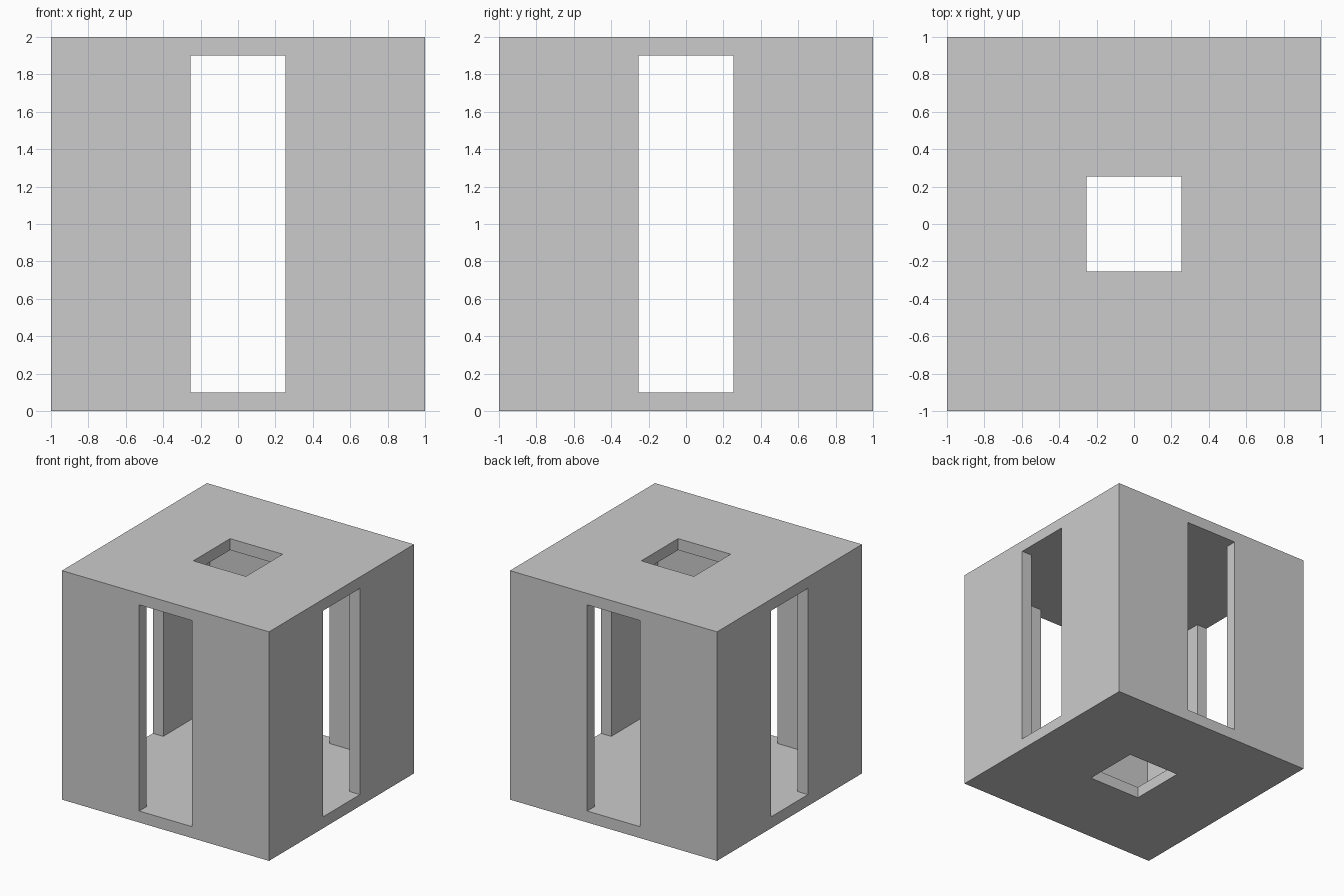
import bpy

if "Cube" in bpy.data.objects:
    bpy.data.objects.remove(bpy.data.objects["Cube"])

SIZE = 2.0      # outer cube edge
WALL = 0.1      # wall thickness
SLOT = 0.508    # width of the openings
INNER = SIZE - 2 * WALL
THROUGH = SIZE + 0.4


def box(name, dims):
    bpy.ops.mesh.primitive_cube_add(size=1, location=(0, 0, SIZE / 2))
    ob = bpy.context.object
    ob.name = name
    ob.scale = dims
    bpy.ops.object.transform_apply(location=False, rotation=False, scale=True)
    return ob


# Outer shell
shell = box("hollow_cube_shell", (SIZE, SIZE, SIZE))

# Inner room, tall slots through the side walls, square hole through roof and floor
cutters = [
    box("room_cutter", (INNER, INNER, INNER)),
    box("side_slot_cutter", (THROUGH, SLOT, INNER)),
    box("front_slot_cutter", (SLOT, THROUGH, INNER)),
    box("vertical_hole_cutter", (SLOT, SLOT, THROUGH)),
]

# Carve each cutter out of the shell
bpy.ops.object.select_all(action='DESELECT')
bpy.context.view_layer.objects.active = shell
shell.select_set(True)
for cutter in cutters:
    mod = shell.modifiers.new(cutter.name, 'BOOLEAN')
    mod.operation = 'DIFFERENCE'
    mod.solver = 'EXACT'
    mod.object = cutter
    bpy.ops.object.modifier_apply(modifier=mod.name)
    bpy.data.objects.remove(cutter)
